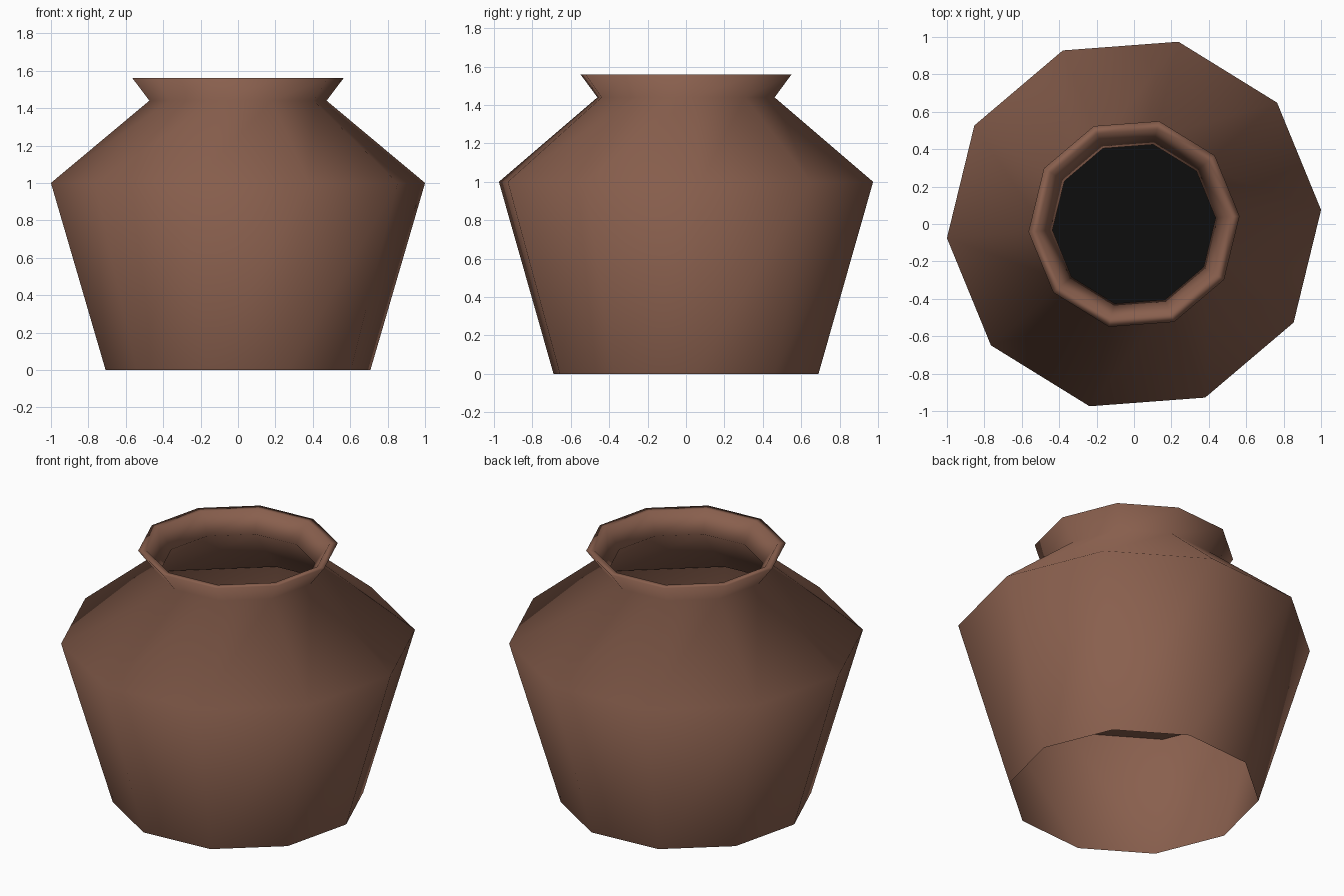
import bpy, bmesh, math

if "Cube" in bpy.data.objects:
    bpy.data.objects.remove(bpy.data.objects["Cube"])

SIDES = 10
TURN = math.radians(4.3)


def material(name, color):
    m = bpy.data.materials.new(name)
    m.diffuse_color = (*color, 1.0)
    m.use_nodes = True
    m.node_tree.nodes["Principled BSDF"].inputs["Base Color"].default_value = m.diffuse_color
    return m


clay = material("brown clay", (0.25, 0.115, 0.075))
dark = material("black interior", (0.004, 0.004, 0.004))


def lathe(name, profile, mats, cap=False, flip=False):
    """Turn a (radius, height) profile into a ten-sided shell."""
    bm = bmesh.new()
    rings = []
    for r, z in profile:
        rings.append([bm.verts.new((r * math.cos(TURN + i * math.tau / SIDES),
                                    r * math.sin(TURN + i * math.tau / SIDES), z))
                      for i in range(SIDES)])
    for a, b in zip(rings, rings[1:]):
        for i in range(SIDES):
            j = (i + 1) % SIDES
            bm.faces.new((a[i], a[j], b[j], b[i]))
    if cap:
        bm.faces.new(rings[-1]).material_index = len(mats) - 1
    me = bpy.data.meshes.new(name)
    bm.to_mesh(me)
    bm.free()
    for m in mats:
        me.materials.append(m)
    for p in me.polygons:
        p.use_smooth = not cap
    ob = bpy.data.objects.new(name, me)
    bpy.context.collection.objects.link(ob)
    return ob


# Pot shell: open foot, wide belly, shoulder, neck, thick flared lip, inner shoulder
lathe("pot_body", [(0.71, 0.0), (1.003, 1.0), (0.475, 1.44), (0.566, 1.56),
                   (0.52, 1.56), (0.437, 1.44), (0.97, 0.995)], [clay])

# Raised inner floor with a dark centre
lathe("inner_floor", [(0.965, 0.89), (0.5, 0.89)], [clay, dark], cap=True)
